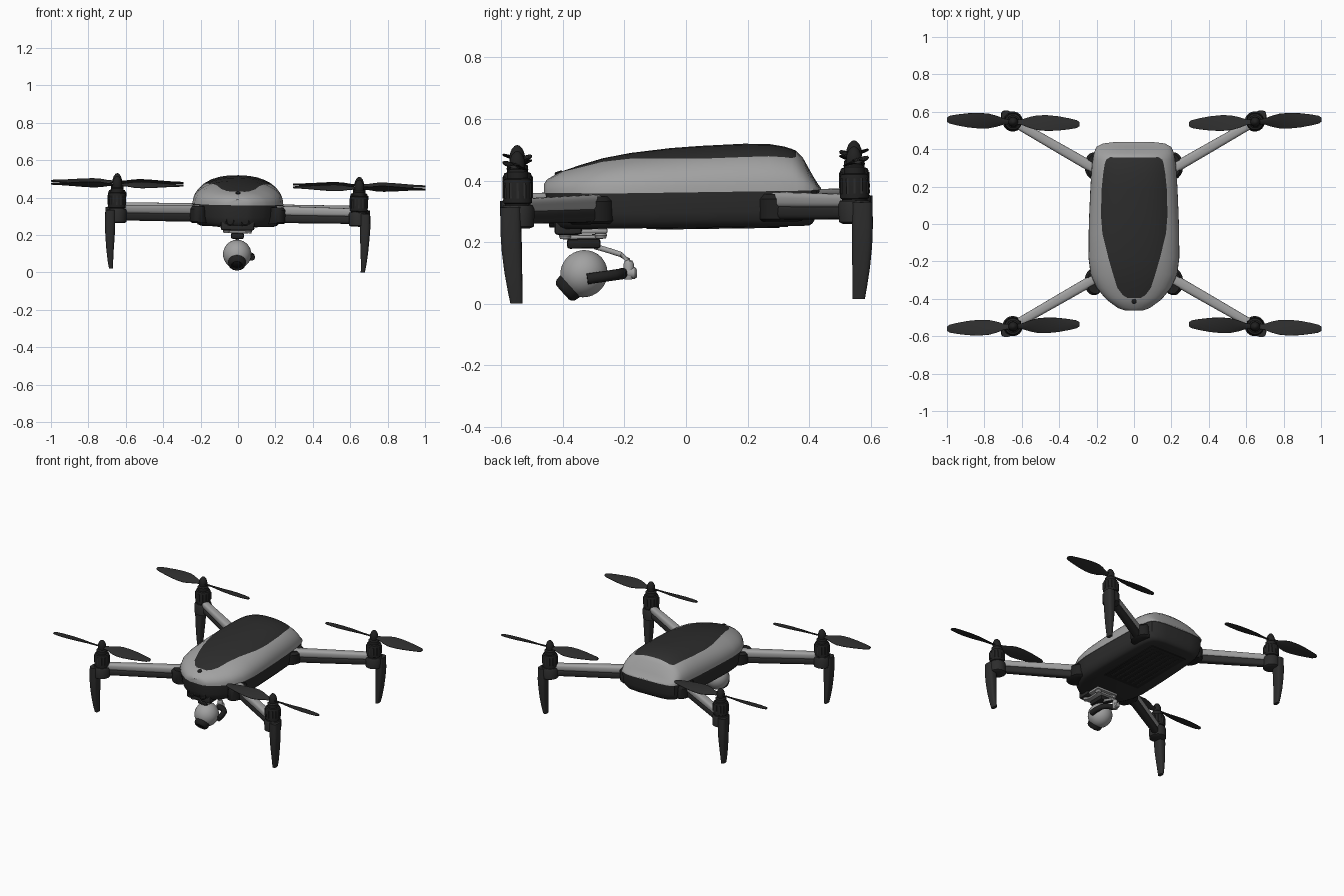
import bpy, bmesh, math
from mathutils import Vector, Matrix

if "Cube" in bpy.data.objects:
    bpy.data.objects.remove(bpy.data.objects["Cube"])


def material(name, v):
    m = bpy.data.materials.new(name)
    m.diffuse_color = (v, v, v, 1)
    m.use_nodes = True
    m.node_tree.nodes["Principled BSDF"].inputs["Base Color"].default_value = m.diffuse_color
    return m


GREY = material("light_grey", 0.36)
CHAR = material("charcoal", 0.026)
BLACK = material("black", 0.015)
GLASS = material("lens_black", 0.005)


def finish(name, bm, mats, angle=35):
    bmesh.ops.recalc_face_normals(bm, faces=bm.faces[:])
    me = bpy.data.meshes.new(name)
    bm.to_mesh(me)
    bm.free()
    for m in mats:
        me.materials.append(m)
    ob = bpy.data.objects.new(name, me)
    bpy.context.collection.objects.link(ob)
    bpy.ops.object.select_all(action='DESELECT')
    ob.select_set(True)
    bpy.context.view_layer.objects.active = ob
    bpy.ops.object.shade_smooth_by_angle(angle=math.radians(angle))
    return ob


def loft(name, rings, mats, rule=None, angle=35):
    """Skin closed rings of points, capping both ends."""
    bm = bmesh.new()
    vs = [[bm.verts.new(p) for p in r] for r in rings]
    n = len(rings[0])
    for i in range(len(vs) - 1):
        for j in range(n):
            k = (j + 1) % n
            f = bm.faces.new((vs[i][j], vs[i][k], vs[i + 1][k], vs[i + 1][j]))
            f.material_index = rule(i, j) if rule else 0
    bm.faces.new(vs[0])
    bm.faces.new(vs[-1])
    return finish(name, bm, mats, angle)


def oval(c, u, v, power=2.0, n=20):
    """Superellipse ring about c with half-axes u and v."""
    c, u, v = Vector(c), Vector(u), Vector(v)
    out = []
    for i in range(n):
        a = 2 * math.pi * (i + 0.5) / n
        p = [math.copysign(abs(t) ** (2 / power), t) for t in (math.cos(a), math.sin(a))]
        out.append(c + u * p[0] + v * p[1])
    return out


def lathe(name, profile, mat, base=(0, 0, 0), axis=(0, 0, 1), n=28):
    """Turn (radius, height) pairs round an axis."""
    q = Vector((0, 0, 1)).rotation_difference(Vector(axis))
    u, v, w = q @ Vector((1, 0, 0)), q @ Vector((0, 1, 0)), q @ Vector((0, 0, 1))
    return loft(name, [oval(Vector(base) + w * h, u * r, v * r, n=n) for r, h in profile], [mat])


def box(name, c, size, mat, bevel=0.006):
    bm = bmesh.new()
    bmesh.ops.create_cube(bm, size=1, matrix=Matrix.Translation(c) @ Matrix.Diagonal((*size, 1)))
    if bevel:
        bmesh.ops.bevel(bm, geom=bm.edges[:], offset=bevel, segments=2, affect='EDGES', profile=0.5)
    return finish(name, bm, [mat])


def tube(name, pts, r, mat):
    pts = [Vector(p) for p in pts]
    rings = []
    for i, p in enumerate(pts):
        d = (pts[min(i + 1, len(pts) - 1)] - pts[max(i - 1, 0)]).normalized()
        u = d.cross(Vector((0, 0, 1)) if abs(d.z) < 0.9 else Vector((1, 0, 0))).normalized()
        rings.append(oval(p, u * r, d.cross(u) * r, n=12))
    return loft(name, rings, [mat])


# Body stations: y, half width, top z, half width of the dark top panel
BODY = [(-.462, .05, .395, .01), (-.45, .085, .411, .02), (-.41, .14, .432, .03), (-.395, .155, .438, .035),
        (-.38, .168, .443, .06), (-.34, .2, .456, .09), (-.27, .232, .476, .112), (-.18, .243, .492, .138),
        (-.05, .242, .506, .17), (.05, .239, .512, .178), (.19, .233, .517, .174), (.27, .228, .515, .166),
        (.32, .224, .506, .158), (.345, .22, .498, .15), (.358, .218, .492, .13), (.38, .214, .47, .12),
        (.412, .2, .41, .11), (.43, .165, .38, .09), (.438, .1, .37, .05)]
BASE, POW = .365, 2.3


def section(y, w, top, p):
    edge = math.acos((p / w) ** (POW / 2))
    ts = [edge * i / 7 for i in range(7)] + [edge + (math.pi / 2 - edge) * i / 4 for i in range(5)]
    half = [(w * max(math.cos(t), 0) ** (2 / POW), BASE + (top - BASE) * math.sin(t) ** (2 / POW)) for t in ts]
    half[-1] = (0, top)
    return [(x, y, z) for x, z in half] + [(-x, y, z) for x, z in half[-2::-1]]


# Upper shell with inlaid dark panel
loft("upper_shell", [section(*s) for s in BODY], [GREY, CHAR],
     lambda i, j: int(7 <= j <= 14 and BODY[i][0] > -.4 and BODY[i + 1][0] < .36))
lathe("power_button", [(.014, 0), (.014, .006), (.009, .009)], BLACK, (0, -.412, .427), (0, -.35, 1))

# Lower hull, stacked outlines drawn in towards the belly
outline = [(s[1], s[0]) for s in BODY] + [(-s[1], s[0]) for s in BODY[::-1]]
levels = [(.367, .99, .99), (.352, .985, .985), (.30, .97, .975), (.272, .93, .955), (.257, .88, .935), (.25, .82, .91)]
loft("lower_hull", [[(x * a, y * b, z) for x, y in outline] for z, a, b in levels], [CHAR])

# Belly battery hatch and ribs
box("battery_hatch", (0, .1, .25), (.27, .46, .008), BLACK, .002)
for i in range(6):
    box("hatch_rib", (-.1 + .04 * i, .1, .2465), (.012, .4, .006), CHAR, 0)

# Nose sensors
box("sensor_block", (0, -.385, .265), (.18, .09, .07), CHAR, .012)
for s in (-1, 1):
    lathe("sensor_eye", [(.026, 0), (.026, .02), (.02, .022), (.018, .016)], BLACK, (s * .04, -.425, .28), (0, -1, 0))

# Camera mount with dampers
box("gimbal_plate", (0, -.337, .241), (.16, .16, .016), GREY)
box("gimbal_lower_plate", (0, -.337, .222), (.12, .14, .014), GREY)
for sx in (-1, 1):
    for sy in (-1, 1):
        lathe("damper", [(.016, 0), (.02, .01), (.016, .022)], GREY, (sx * .058, -.337 + sy * .058, .216))
box("gimbal_motor", (0, -.335, .2), (.07, .11, .032), BLACK, .01)
tube("gimbal_yaw_arm", [(0, -.3, .19), (0, -.26, .178), (0, -.215, .163), (0, -.193, .145), (0, -.19, .11)], .009, GREY)
lathe("gimbal_roll_motor", [(.014, 0), (.019, .006), (.019, .042), (.014, .048)], GREY, (0, -.212, .102), (0, 1, 0))
lathe("gimbal_post", [(.014, 0), (.017, .008), (.017, .05), (.012, .06)], GREY, (0, -.19, .082))
tube("gimbal_side_arm", [(0, -.21, .102), (.04, -.215, .1), (.066, -.24, .097), (.076, -.28, .092), (.078, -.325, .086)], .018, BLACK)

# Camera ball, pointing forward and down
aim = Vector((0, -.75, -.66)).normalized()
ball = [(.076 * math.cos(a), .078 * math.sin(a)) for a in [math.radians(-88 + 12 * i) for i in range(13)]]
lathe("camera_ball", ball + [(.046, .072)], GREY, (0, -.336, .102), aim)
lathe("camera_lens", [(.048, .058), (.045, .08), (.036, .09), (.03, .092), (.028, .084)], BLACK, (0, -.336, .102), aim)
lathe("lens_glass", [(.027, .08), (.02, .088), (.008, .091)], GLASS, (0, -.336, .102), aim)

MX, MY = .647, .547
# Blade stations: distance, half chord, twist in degrees
BLADE = [(.012, .013, 24), (.05, .018, 26), (.09, .034, 25), (.13, .044, 22), (.18, .046, 18),
         (.24, .041, 14), (.3, .031, 10), (.34, .022, 8), (.354, .012, 7)]

for sx in (-1, 1):
    for sy in (-1, 1):
        tag = ("front_" if sy < 0 else "rear_") + ("left_" if sx < 0 else "right_")

        def at(x, y, z):
            return Vector((sx * x, sy * y, z))

        # Hinge fairing on the hull
        loft(tag + "hinge", [oval(at(x, .31, z), (r, 0, 0), (0, r * 1.45, 0))
                             for z, x, r in ((.266, .2, .044), (.275, .21, .05), (.34, .214, .05), (.356, .205, .044))], [BLACK])
        # Folding arm: light upper tube over a dark lower rail
        d = (at(MX, MY, 0) - at(.21, .295, 0)).normalized()
        side = d.cross(Vector((0, 0, 1)))
        a, b = at(.21, .295, 0), at(.62, .531, 0)
        for part, mat, z, h, wid in (("arm", GREY, .336, .025, .027), ("arm_rail", CHAR, .298, .025, .023)):
            up = Vector((0, 0, 1))
            loft(tag + part, [oval(a.lerp(b, t) + up * z, side * wid * k, up * h * k, 3)
                              for t, k in ((0, 1.05), (.4, 1), (1, .88))], [mat])
        # Motor pod
        lathe(tag + "motor_mount", [(.04, .262), (.052, .268), (.054, .325), (.048, .337)], CHAR, at(MX, MY, 0))
        lathe(tag + "motor", [(.042, .33), (.042, .342), (.047, .345), (.047, .412), (.043, .422), (.034, .425),
                              (.034, .446), (.024, .453), (.024, .458)], BLACK, at(MX, MY, 0))
        for i in range(12):
            c = math.pi * i / 6
            box(tag + "motor_fin", at(MX, MY, .385) + Vector((math.cos(c), math.sin(c), 0)) * .046, (.007, .007, .05), CHAR, 0)
        # Landing leg
        loft(tag + "leg", [oval(at(x, y, z), (hx, 0, 0), (0, hy, 0), 3.2) for z, x, hx, y, hy in (
            (.332, .681, .027, .571, .034), (.25, .682, .028, .571, .034), (.19, .681, .025, .569, .033),
            (.12, .68, .02, .565, .029), (.06, .677, .015, .56, .024), (.018, .673, .011, .556, .02))], [CHAR])
        # Propeller: two twisted blades and a spinner
        for s in (0, 1):
            turn = Matrix.Rotation(math.radians(2 * sx * sy) + s * math.pi, 3, 'Z')
            rings = []
            for r, ch, tw in BLADE:
                t = math.radians(tw) * sx * sy
                v = Vector((0, math.cos(t), math.sin(t)))
                n = Vector((0, -math.sin(t), math.cos(t)))
                rings.append([at(MX, MY, .467) + turn @ p for p in oval((r, 0, 0), v * ch, n * .005, n=10)])
            loft(tag + "propeller_blade", rings, [CHAR], angle=60)
        lathe(tag + "spinner", [(.024, .453), (.026, .47), (.024, .485), (.018, .5), (.009, .51), (.002, .513)], BLACK, at(MX, MY, 0), n=20)

# The craft rests with a very slight lean; drop it onto the ground
tilt = (Matrix.Translation((0, 0, .4)) @ Matrix.Rotation(.015, 4, 'Y') @ Matrix.Rotation(.014, 4, 'X')
        @ Matrix.Translation((0, 0, -.4)))
for ob in bpy.data.objects:
    ob.data.transform(tilt)
low = min(v.co.z for ob in bpy.data.objects for v in ob.data.vertices)
for ob in bpy.data.objects:
    ob.data.transform(Matrix.Translation((0, 0, -low)))
